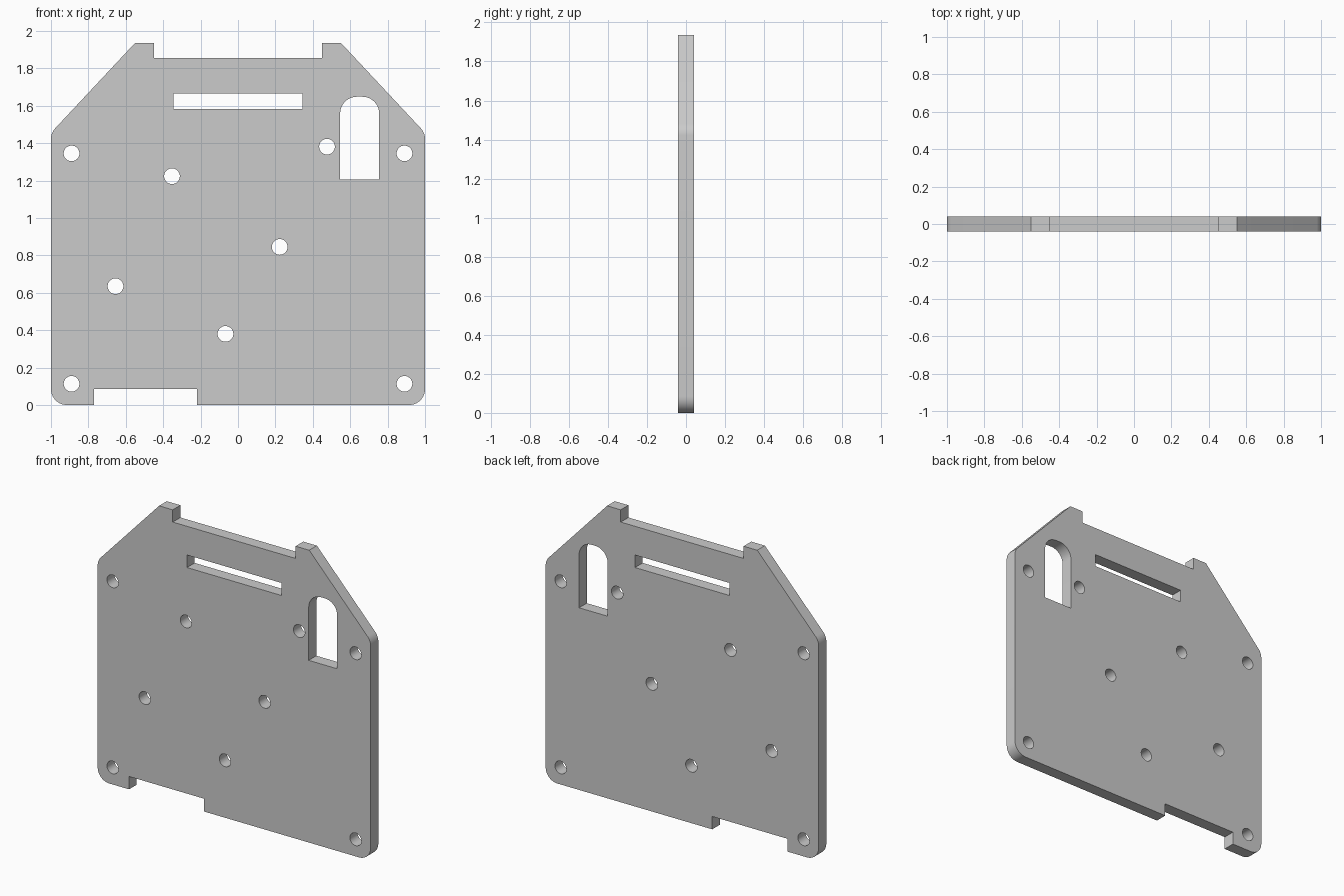
import bpy
import bmesh
from math import cos, sin, tan, pi
from mathutils import Vector

cube = bpy.data.objects.get("Cube")
if cube:
    bpy.data.objects.remove(cube, do_unlink=True)

THICKNESS = 0.08
HOLE_RADIUS = 0.042


def rounded(corners, steps=10):
    """Polygon from (x, z, radius) corners, each rounded by its radius."""
    path = []
    for i, (x, z, r) in enumerate(corners):
        p = Vector((x, z))
        if r == 0:
            path.append(p)
            continue
        a = (Vector(corners[i - 1][:2]) - p).normalized()
        b = (Vector(corners[(i + 1) % len(corners)][:2]) - p).normalized()
        half = a.angle(b) / 2
        centre = p + (a + b).normalized() * (r / sin(half))
        start = p + a * (r / tan(half)) - centre
        end = p + b * (r / tan(half)) - centre
        sweep = start.angle(end)
        for k in range(steps + 1):
            t = k / steps
            path.append(centre + (start * sin((1 - t) * sweep)
                                  + end * sin(t * sweep)) / sin(sweep))
    return path


def circle(x, z, r, sides=40):
    return [Vector((x + r * cos(2 * pi * k / sides), z + r * sin(2 * pi * k / sides)))
            for k in range(sides)]


def box(x0, x1, z0, z1, top_radius=0):
    return rounded([(x0, z0, 0), (x1, z0, 0), (x1, z1, top_radius), (x0, z1, top_radius)])


# Outer edge, with the top recess and the bottom notch
outline = rounded([
    (-1, 0, 0.085), (-0.77, 0, 0), (-0.77, 0.085, 0), (-0.22, 0.085, 0), (-0.22, 0, 0),
    (1, 0, 0.085), (1, 1.455, 0.085), (0.55, 1.936, 0),
    (0.45, 1.936, 0), (0.45, 1.855, 0), (-0.45, 1.855, 0), (-0.45, 1.936, 0),
    (-0.55, 1.936, 0), (-1, 1.455, 0.085),
])

# Slot, arched window and round holes
loops = [outline, box(-0.345, 0.345, 1.582, 1.665), box(0.546, 0.755, 1.206, 1.648, 0.09)]
corner_holes = [(side * 0.89, z) for side in (-1, 1) for z in (0.113, 1.345)]
inner_holes = [(-0.353, 1.223), (0.476, 1.381), (0.223, 0.845), (-0.655, 0.635), (-0.067, 0.38)]
loops += [circle(x, z, HOLE_RADIUS) for x, z in corner_holes + inner_holes]

# Plate, filled and extruded from the loops
curve = bpy.data.curves.new("plate_profile", "CURVE")
curve.dimensions = "2D"
curve.fill_mode = "BOTH"
curve.extrude = THICKNESS / 2
for loop in loops:
    spline = curve.splines.new("POLY")
    spline.points.add(len(loop) - 1)
    for point, co in zip(spline.points, loop):
        point.co = (co.x, co.y, 0, 1)
    spline.use_cyclic_u = True

plate = bpy.data.objects.new("mounting_plate", curve)
bpy.context.collection.objects.link(plate)
plate.rotation_euler.x = pi / 2
bpy.ops.object.select_all(action="DESELECT")
plate.select_set(True)
bpy.context.view_layer.objects.active = plate
bpy.ops.object.convert(target="MESH")
bpy.ops.object.transform_apply(location=False, rotation=True, scale=False)

# Join the caps to the walls and shade the round edges
mesh = plate.data
bm = bmesh.new()
bm.from_mesh(mesh)
bmesh.ops.remove_doubles(bm, verts=bm.verts, dist=0.0001)
bmesh.ops.recalc_face_normals(bm, faces=bm.faces)
bm.to_mesh(mesh)
bm.free()
bpy.ops.object.shade_smooth_by_angle(angle=pi / 6)
